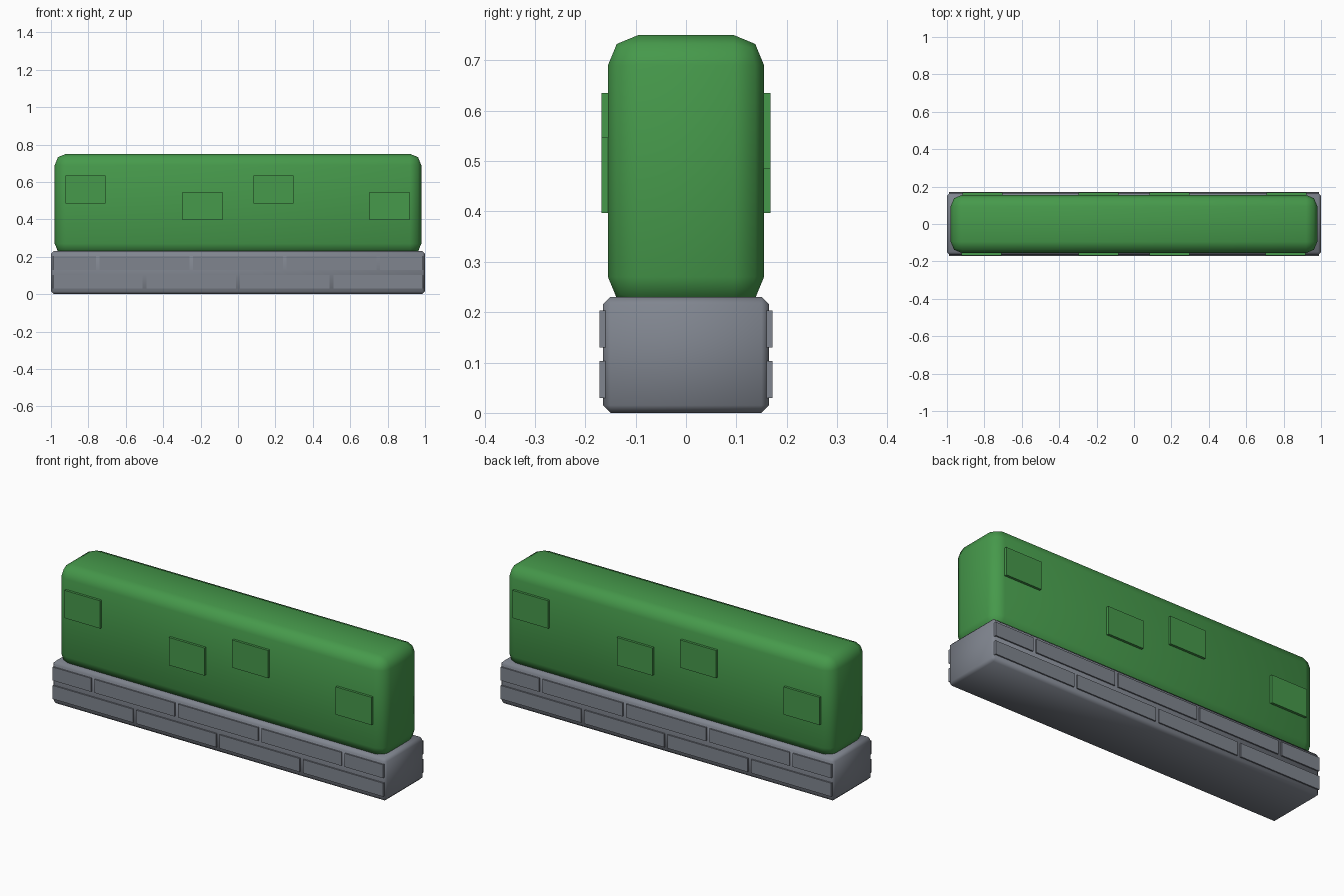
import bpy, math

if "Cube" in bpy.data.objects:
    bpy.data.objects.remove(bpy.data.objects["Cube"])


def material(name, rgb):
    m = bpy.data.materials.new(name)
    m.diffuse_color = (*rgb, 1)
    m.use_nodes = True
    m.node_tree.nodes["Principled BSDF"].inputs["Base Color"].default_value = m.diffuse_color
    return m


GREEN = material("leaf green", (0.061, 0.319, 0.070))
GREY = material("stone grey", (0.216, 0.235, 0.275))


def box(name, lo, hi, mat, bevel=0.0, segments=1):
    """Box between two corners, with optional rounded edges."""
    centre = [(a + b) / 2 for a, b in zip(lo, hi)]
    bpy.ops.mesh.primitive_cube_add(size=1, location=centre)
    ob = bpy.context.object
    ob.name = name
    ob.scale = [b - a for a, b in zip(lo, hi)]
    bpy.ops.object.transform_apply(location=False, rotation=False, scale=True)
    ob.data.materials.append(mat)
    if bevel:
        mod = ob.modifiers.new("rounded edges", 'BEVEL')
        mod.width = bevel
        mod.segments = segments
        bpy.ops.object.modifier_apply(modifier=mod.name)
        bpy.ops.object.shade_smooth_by_angle(angle=math.radians(50))
    return ob


def both_sides(name, x0, x1, y0, y1, z0, z1, mat, bevel=0.0):
    """Plate on the front, and its half-turn copy on the back."""
    box(name + "_front", (x0, -y1, z0), (x1, -y0, z1), mat, bevel)
    box(name + "_back", (-x1, y0, z0), (-x0, y1, z1), mat, bevel)


# Stone base and rounded hedge
box("stone_base", (-1, -0.165, 0), (1, 0.165, 0.23), GREY, 0.015)
box("hedge", (-0.98, -0.155, 0.21), (0.98, 0.155, 0.75), GREEN, 0.06, 2)

# Leaf clumps, alternating high and low
for x, z in ((-0.815, 0.56), (-0.19, 0.472), (0.19, 0.56), (0.81, 0.472)):
    both_sides("leaf_clump", x - 0.107, x + 0.107, 0.145, 0.168,
               z - 0.075, z + 0.075, GREEN)

# Two courses of bricks in running bond
lower = [(c - 0.24, c + 0.24) for c in (-0.75, -0.25, 0.25, 0.75)]
upper = [(max(c - 0.24, -0.99), min(c + 0.24, 0.99)) for c in (-1, -0.5, 0, 0.5, 1)]
for z, course in ((0.03, lower), (0.13, upper)):
    for x0, x1 in course:
        both_sides("brick", x0, x1, 0.155, 0.172, z, z + 0.073, GREY)
